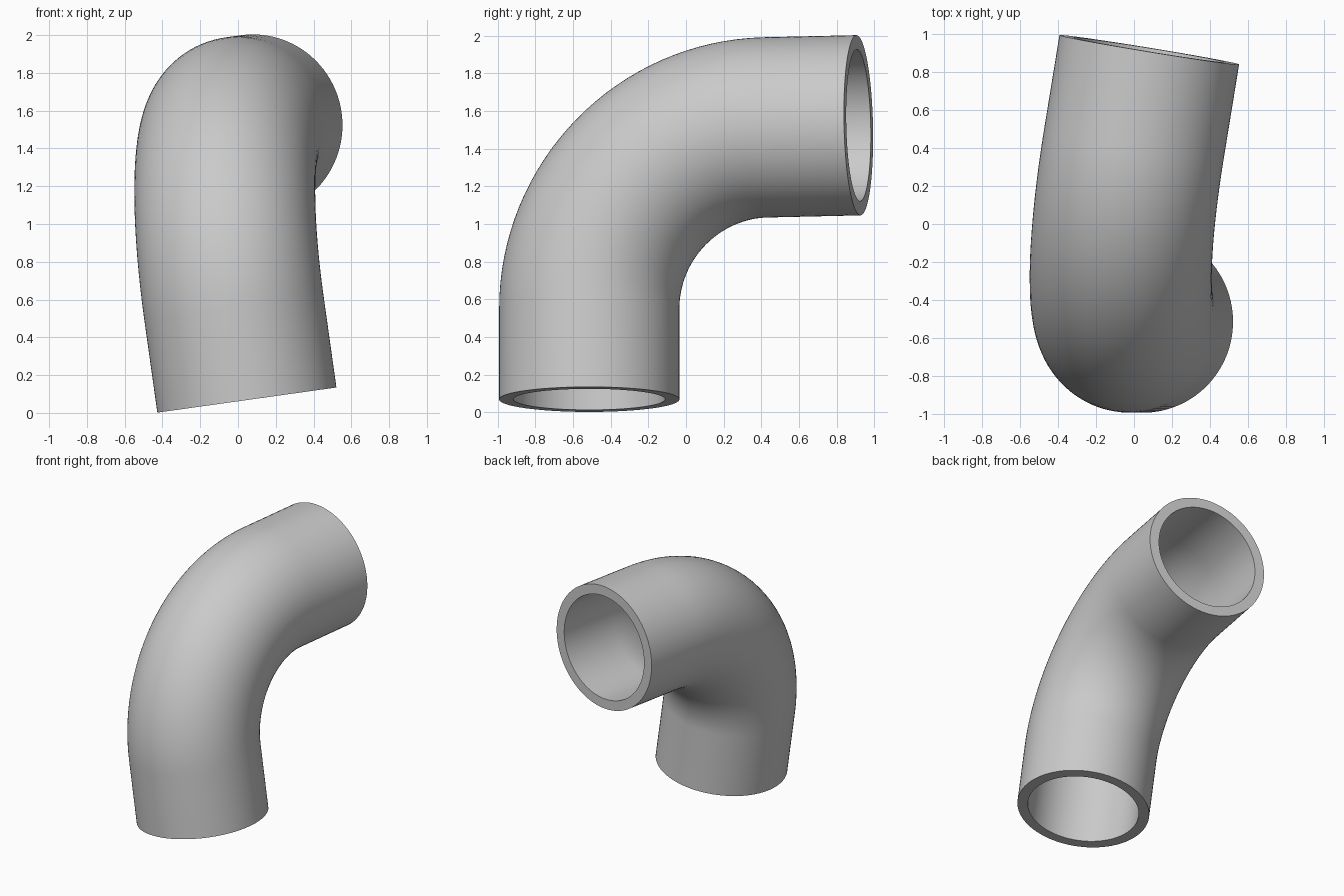
import bpy
import bmesh
import math
from mathutils import Matrix, Vector

cube = bpy.data.objects.get("Cube")
if cube:
    bpy.data.objects.remove(cube)

OUTER, INNER = 0.479, 0.403          # pipe radii
BEND = 0.95                          # centreline bend radius
LOWER_LEG, UPPER_LEG = 1.438, 1.45   # pipe ends to the centreline corner
SIDES, STEPS = 96, 32

# Grey pipe material
grey = bpy.data.materials.new("grey")
grey.use_nodes = True
colour = (0.59, 0.59, 0.59, 1)
grey.diffuse_color = colour
grey.node_tree.nodes["Principled BSDF"].inputs["Base Color"].default_value = colour


def edges_in(geom):
    return [g for g in geom if isinstance(g, bmesh.types.BMEdge)]


def extrude(bm, edges, offset=(0, 0, 0), scale=1):
    """Extrude a ring, moving it and scaling it about its centre."""
    geom = bmesh.ops.extrude_edge_only(bm, edges=edges)["geom"]
    verts = [g for g in geom if isinstance(g, bmesh.types.BMVert)]
    centre = sum((v.co for v in verts), Vector()) / len(verts)
    for v in verts:
        v.co = centre + (v.co - centre) * scale + Vector(offset)
    ring = set(verts)
    return [e for e in edges_in(geom) if set(e.verts) <= ring]


def bend(bm, edges, angle):
    """Sweep a ring round the quarter bend."""
    return edges_in(bmesh.ops.spin(
        bm, geom=edges, cent=(0, BEND, -BEND), axis=(1, 0, 0),
        angle=angle, steps=STEPS)["geom_last"])


# One continuous skin: up the outside, over the rim, back down the inside
bm = bmesh.new()
circle = bmesh.ops.create_circle(
    bm, segments=SIDES, radius=OUTER,
    matrix=Matrix.Translation((0, 0, -LOWER_LEG)))["verts"]
ring = list({e for v in circle for e in v.link_edges})
ring = extrude(bm, ring, (0, 0, LOWER_LEG - BEND))
ring = bend(bm, ring, -math.pi / 2)
ring = extrude(bm, ring, (0, UPPER_LEG - BEND, 0))
ring = extrude(bm, ring, scale=INNER / OUTER)
ring = extrude(bm, ring, (0, BEND - UPPER_LEG, 0))
ring = bend(bm, ring, math.pi / 2)
ring = extrude(bm, ring, (0, 0, BEND - LOWER_LEG))
extrude(bm, ring, scale=OUTER / INNER)
bmesh.ops.remove_doubles(bm, verts=bm.verts, dist=0.0005)
bmesh.ops.recalc_face_normals(bm, faces=bm.faces)

# Tilt the elbow into its resting pose
up = Vector((-0.139, 0, 0.99)).normalized()
back = Vector((0.161, 0.987, 0.0226)).normalized()
side = back.cross(up)
pose = Matrix((side, back, up)).transposed().to_4x4()
bm.transform(Matrix.Translation((-0.153, -0.514, 1.492)) @ pose)

mesh = bpy.data.meshes.new("pipe_elbow")
bm.to_mesh(mesh)
bm.free()
mesh.materials.append(grey)
elbow = bpy.data.objects.new("pipe_elbow", mesh)
bpy.context.collection.objects.link(elbow)
bpy.context.view_layer.objects.active = elbow
elbow.select_set(True)
bpy.ops.object.shade_smooth_by_angle(angle=math.radians(35))
